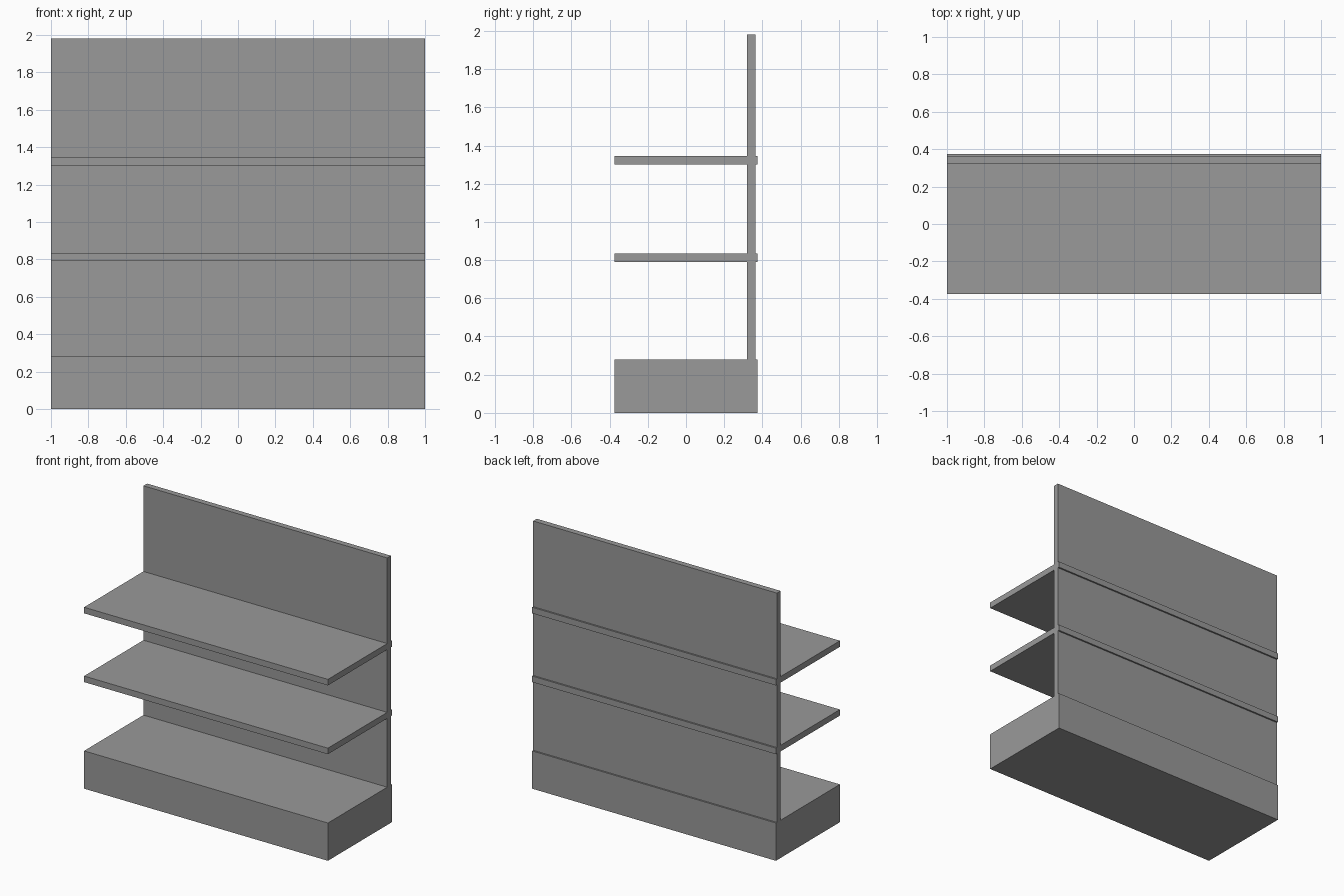
import bpy

cube = bpy.data.objects.get("Cube")
if cube:
    bpy.data.objects.remove(cube, do_unlink=True)

# Single painted-metal grey
grey = bpy.data.materials.new("shelf_grey")
grey.use_nodes = True
colour = (0.32, 0.32, 0.32, 1.0)
grey.diffuse_color = colour
grey.node_tree.nodes["Principled BSDF"].inputs["Base Color"].default_value = colour

WIDTH = 2.0
DEPTH = 0.75
BASE_TOP = 0.28
SHELF_THICKNESS = 0.045


def add_box(name, y_range, z_range):
    """Full-width box spanning the given depth and height ranges."""
    (y0, y1), (z0, z1) = y_range, z_range
    bpy.ops.mesh.primitive_cube_add(size=1, location=(0, (y0 + y1) / 2, (z0 + z1) / 2))
    box = bpy.context.object
    box.name = box.data.name = name
    box.scale = (WIDTH, y1 - y0, z1 - z0)
    bpy.ops.object.transform_apply(location=False, rotation=False, scale=True)
    box.data.materials.append(grey)
    return box


full_depth = (-DEPTH / 2, DEPTH / 2)

# Plinth
add_box("base", full_depth, (0, BASE_TOP))

# Upright board, set slightly in from the rear edge
add_box("back_panel", (0.32, 0.363), (BASE_TOP, 1.98))

# Shelves pass through the board and project a little behind it
for name, bottom in (("lower_shelf", 0.79), ("upper_shelf", 1.30)):
    add_box(name, full_depth, (bottom, bottom + SHELF_THICKNESS))
